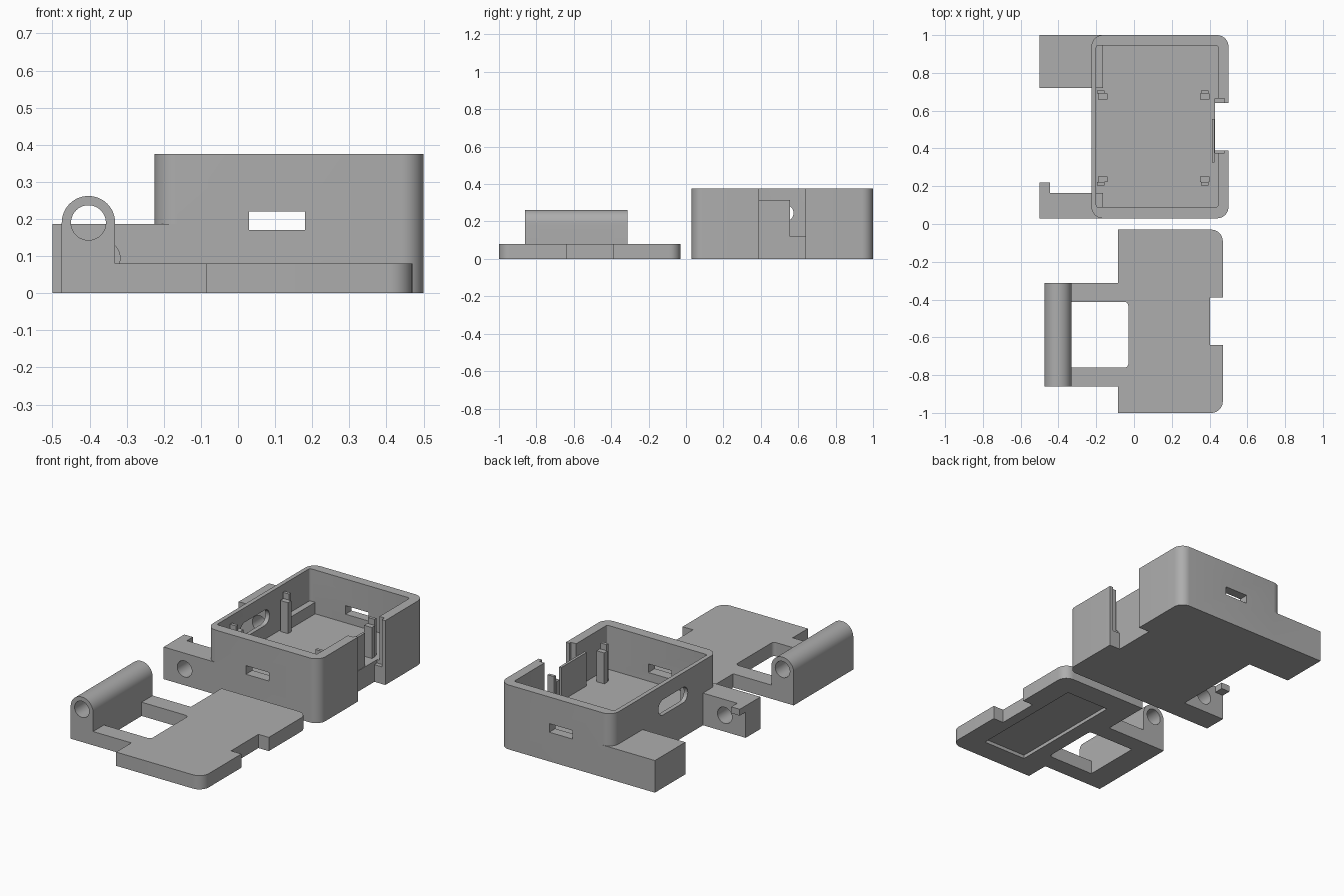
import bpy, bmesh, math

if "Cube" in bpy.data.objects:
    bpy.data.objects.remove(bpy.data.objects["Cube"])

mat = bpy.data.materials.new("grey plastic")
mat.diffuse_color = (0.42, 0.42, 0.42, 1)
mat.use_nodes = True
mat.node_tree.nodes["Principled BSDF"].inputs["Base Color"].default_value = mat.diffuse_color


def prism(name, pts, lo, hi, axis="z"):
    """Extrude a 2D outline along an axis: z uses (x, y), y uses (x, z), x uses (y, z)."""
    place = {"z": lambda a, b, t: (a, b, t),
             "y": lambda a, b, t: (a, t, b),
             "x": lambda a, b, t: (t, a, b)}[axis]
    bm = bmesh.new()
    face = bm.faces.new([bm.verts.new(place(a, b, lo)) for a, b in pts])
    ext = bmesh.ops.extrude_face_region(bm, geom=[face])
    for v in ext["geom"]:
        if isinstance(v, bmesh.types.BMVert):
            v.co["xyz".index(axis)] = hi
    bmesh.ops.recalc_face_normals(bm, faces=bm.faces[:])
    me = bpy.data.meshes.new(name)
    bm.to_mesh(me)
    bm.free()
    ob = bpy.data.objects.new(name, me)
    bpy.context.collection.objects.link(ob)
    me.materials.append(mat)
    return ob


def rect(x0, x1, y0, y1, r=(0, 0, 0, 0), n=8):
    """Rectangle outline with a radius per corner: right-top, left-top, left-bottom, right-bottom."""
    pts = []
    corners = [(x1, y1, -1, -1), (x0, y1, 1, -1), (x0, y0, 1, 1), (x1, y0, -1, 1)]
    for i, (cx, cy, sx, sy) in enumerate(corners):
        if r[i] == 0:
            pts.append((cx, cy))
            continue
        for k in range(n + 1):
            a = math.pi / 2 * (i + k / n)
            pts.append((cx + sx * r[i] + r[i] * math.cos(a),
                        cy + sy * r[i] + r[i] * math.sin(a)))
    return pts


def circle(cx, cy, r, n=40):
    return [(cx + r * math.cos(2 * math.pi * k / n),
             cy + r * math.sin(2 * math.pi * k / n)) for k in range(n)]


def box(name, x0, x1, y0, y1, z0, z1):
    return prism(name, rect(x0, x1, y0, y1), z0, z1)


def combine(target, tools, op):
    """Apply booleans to the target and remove the tools."""
    for tool in tools:
        mod = target.modifiers.new("cut", "BOOLEAN")
        mod.operation = op
        mod.solver = "EXACT"
        mod.object = tool
        bpy.context.view_layer.update()
        dg = bpy.context.evaluated_depsgraph_get()
        me = bpy.data.meshes.new_from_object(target.evaluated_get(dg))
        target.modifiers.clear()
        target.data = me
        bpy.data.objects.remove(tool)


def smooth(ob):
    bpy.ops.object.select_all(action="DESELECT")
    ob.select_set(True)
    bpy.context.view_layer.objects.active = ob
    bpy.ops.object.shade_smooth_by_angle(angle=math.radians(30))


# Open case: rounded shell with a thick floor
FLOOR, TOP = 0.12, 0.375
case = prism("case", rect(-0.225, 0.5, 0.03, 1.0, (0.06,) * 4), 0, TOP)
combine(case, [prism("cavity", rect(-0.2, 0.445, 0.09, 0.945, (0.01,) * 4, 3),
                     FLOOR, 0.5)], "DIFFERENCE")

# Hinge arms reaching slightly into the cavity, and the catch on the front one
combine(case, [
    box("front_arm", -0.5, -0.165, 0.03, 0.165, 0, 0.187),
    box("rear_arm", -0.5, -0.165, 0.72, 1.0, 0, 0.187),
    box("catch", -0.5, -0.445, 0.15, 0.22, 0.15, 0.187)], "UNION")

# Openings: end slots, oblong side hole, pin hole, connector notch and its groove
combine(case, [
    box("end_slots", 0.03, 0.18, -0.1, 1.1, 0.17, 0.22),
    prism("side_hole", rect(0.305, 0.575, 0.2, 0.29, (0.0449,) * 4), -0.3, -0.15, "x"),
    prism("pin_hole", circle(-0.365, 0.095, 0.047), -0.1, 0.9, "y"),
    box("notch", 0.43, 0.6, 0.39, 0.64, -0.1, 0.5),
    box("groove", 0.43, 0.478, 0.375, 0.665, 0.1, 0.5)], "DIFFERENCE")
smooth(case)

# Board supports: a post with a taller clip behind it, mirrored front to back
MID = 0.456
for side, px, cx in (("left", -0.19, -0.195), ("right", 0.35, 0.355)):
    for end, s in (("rear", 1), ("front", -1)):
        ys = sorted((MID + s * 0.204, MID + s * 0.234))
        box(f"{side}_{end}_post", px, px + 0.05, *ys, FLOOR - 0.01, 0.30)
        ys = sorted((MID + s * 0.234, MID + s * 0.252))
        box(f"{side}_{end}_clip", cx, cx + 0.04, *ys, FLOOR - 0.01, 0.335)

# Thin guard plate inside the notch
box("guard_plate", 0.412, 0.427, 0.325, 0.557, FLOOR - 0.01, 0.315)

# Cover plate with bars leading to the hinge
cover = prism("cover", rect(-0.085, 0.47, -1.0, -0.03, (0.06, 0, 0, 0.06)), 0, 0.08)
combine(cover, [box("hinge_bars", -0.34, 0.0, -0.86, -0.312, 0, 0.08)], "UNION")

# Hinge barrel on a block, as one profile
hx, hz, hr = -0.403, 0.19, 0.072
profile = [(hx - hr, 0), (hx + hr, 0)] + [
    (hx + hr * math.cos(math.pi * k / 24), hz + hr * math.sin(math.pi * k / 24))
    for k in range(25)]
combine(cover, [prism("hinge_barrel", profile, -0.86, -0.312, "y")], "UNION")
combine(cover, [
    prism("barrel_hole", circle(hx, hz, 0.047), -1.1, 0.1, "y"),
    prism("window", rect(hx + hr, -0.03, -0.76, -0.413, (0.02, 0, 0, 0.02), 5), -0.1, 0.15),
    box("cover_notch", 0.403, 0.6, -0.64, -0.388, -0.1, 0.2),
    box("underside_recess", 0.06, 0.34, -0.87, -0.16, -0.1, 0.02)], "DIFFERENCE")
smooth(cover)
